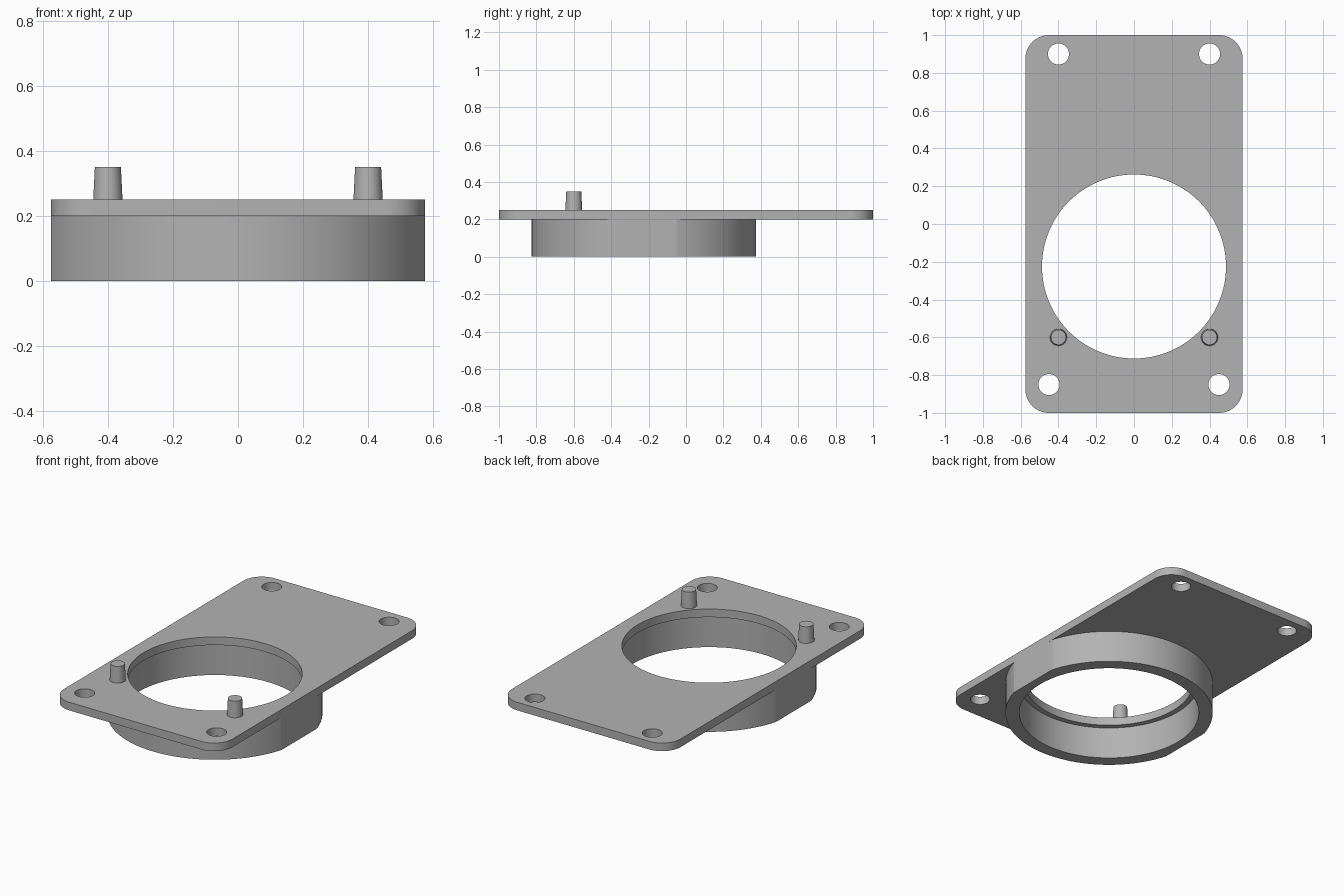
import bpy, bmesh
from math import sin, cos, pi, radians

if "Cube" in bpy.data.objects:
    bpy.data.objects.remove(bpy.data.objects["Cube"])

HALF_W, HALF_L = 0.575, 1.0
BORE_Y = -0.225

# Single grey material
grey = bpy.data.materials.new("plain grey")
grey.use_nodes = True
COLOUR = (0.45, 0.45, 0.45, 1)
grey.diffuse_color = COLOUR
grey.node_tree.nodes["Principled BSDF"].inputs["Base Color"].default_value = COLOUR


def arc(cx, cy, r, n, start=0.0, sweep=2 * pi, closed=True):
    steps = n if closed else n - 1
    return [(cx + r * cos(start + sweep * i / steps),
             cy + r * sin(start + sweep * i / steps)) for i in range(n)]


def rounded_rectangle(w, l, r):
    pts = []
    for k, (sx, sy) in enumerate([(1, 1), (-1, 1), (-1, -1), (1, -1)]):
        pts += arc(sx * (w - r), sy * (l - r), r, 17, k * pi / 2, pi / 2, False)
    return pts


def finish(bm, name):
    bmesh.ops.recalc_face_normals(bm, faces=bm.faces)
    mesh = bpy.data.meshes.new(name)
    bm.to_mesh(mesh)
    bm.free()
    mesh.materials.append(grey)
    obj = bpy.data.objects.new(name, mesh)
    bpy.context.collection.objects.link(obj)
    bpy.ops.object.select_all(action='DESELECT')
    obj.select_set(True)
    bpy.context.view_layer.objects.active = obj
    bpy.ops.object.shade_smooth_by_angle(angle=radians(14))
    return obj


def slab(name, loops, z0, z1):
    """Fill an outline with holes, then extrude it upwards."""
    bm = bmesh.new()
    for loop in loops:
        vs = [bm.verts.new((x, y, z0)) for x, y in loop]
        for a, b in zip(vs, vs[1:] + vs[:1]):
            bm.edges.new((a, b))
    bmesh.ops.triangle_fill(bm, edges=bm.edges[:], use_beauty=True,
                            normal=(0, 0, 1))
    res = bmesh.ops.extrude_face_region(bm, geom=bm.faces[:],
                                        use_keep_orig=True)
    top = [g for g in res["geom"] if isinstance(g, bmesh.types.BMVert)]
    bmesh.ops.translate(bm, verts=top, vec=(0, 0, z1 - z0))
    return finish(bm, name)


# Mounting plate with bore and four screw holes
loops = [rounded_rectangle(HALF_W, HALF_L, 0.125),
         arc(0, BORE_Y, 0.487, 128)]
for s in (-1, 1):
    loops.append(arc(s * 0.4, 0.9, 0.056, 40))
    loops.append(arc(s * 0.45, -0.85, 0.056, 40))
slab("mounting_plate", loops, 0.2, 0.25)

# Collar under the plate, flattened flush with the plate sides
outer = [(max(-HALF_W, min(HALF_W, x)), y)
         for x, y in arc(0, BORE_Y, 0.6, 128)]
slab("collar", [outer, arc(0, BORE_Y, 0.52, 128)], 0.0, 0.2)

# Tapered locating pins
for side, s in (("right", -1), ("left", 1)):
    bm = bmesh.new()
    bmesh.ops.create_cone(bm, cap_ends=True, segments=40, radius1=0.045,
                          radius2=0.04, depth=0.1)
    bmesh.ops.translate(bm, verts=bm.verts, vec=(s * 0.4, -0.6, 0.3))
    finish(bm, side + "_pin")
